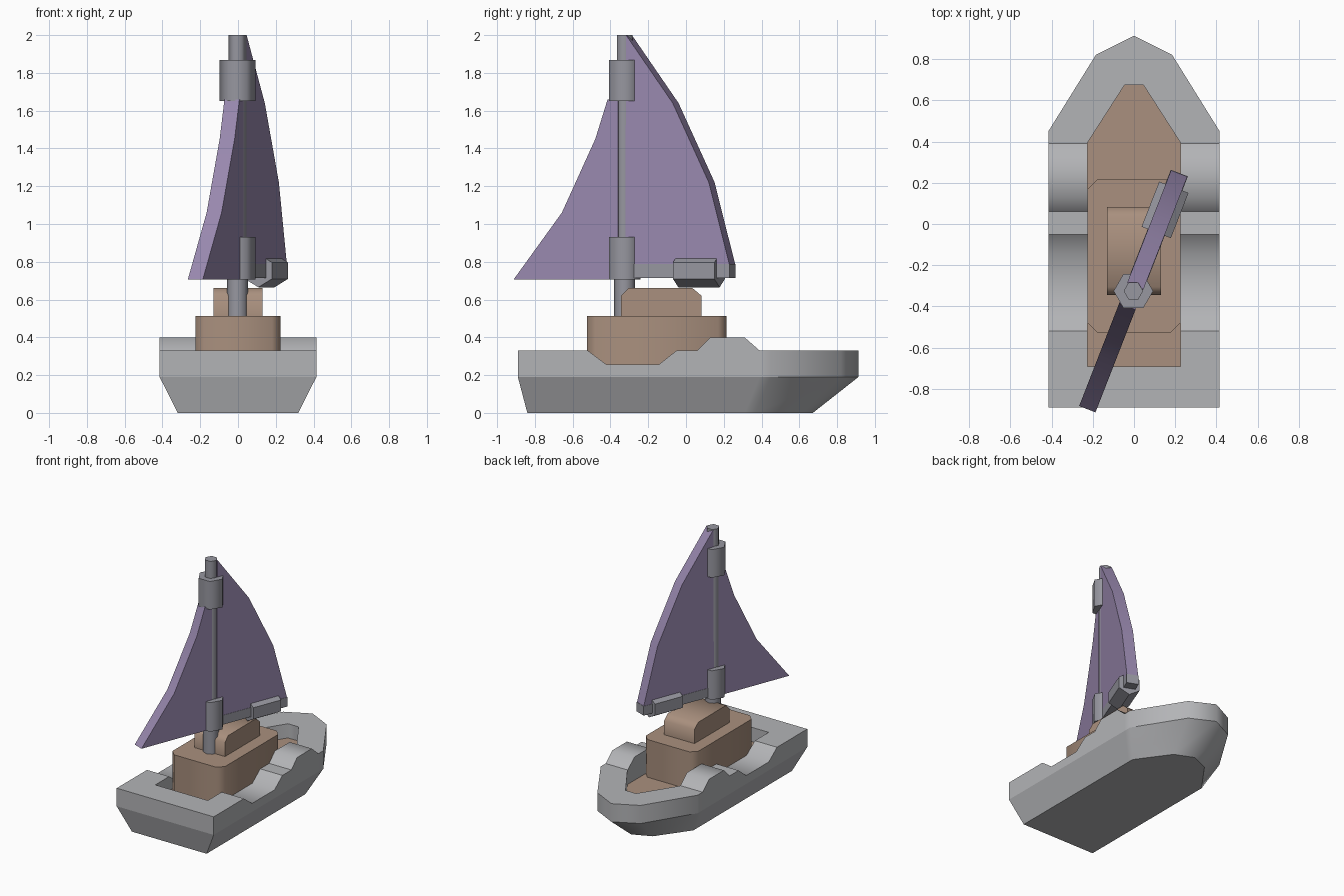
import bpy, bmesh, math
from mathutils import Matrix, Vector

cube = bpy.data.objects.get("Cube")
if cube:
    bpy.data.objects.remove(cube, do_unlink=True)


def material(name, rgb):
    m = bpy.data.materials.new(name)
    m.use_nodes = True
    m.diffuse_color = (*rgb, 1)
    m.node_tree.nodes["Principled BSDF"].inputs["Base Color"].default_value = (*rgb, 1)
    return m


HULL = material("hull grey", (0.45, 0.455, 0.47))
WOOD = material("cabin brown", (0.40, 0.28, 0.21))
METAL = material("mast grey", (0.31, 0.31, 0.35))
CLOTH = material("sail purple", (0.32, 0.25, 0.43))


def finish(name, bm, mats, matrix=Matrix(), angle=None):
    bmesh.ops.recalc_face_normals(bm, faces=bm.faces)
    mesh = bpy.data.meshes.new(name)
    bm.to_mesh(mesh)
    bm.free()
    for m in mats:
        mesh.materials.append(m)
    obj = bpy.data.objects.new(name, mesh)
    obj.matrix_world = matrix
    bpy.context.collection.objects.link(obj)
    if angle:
        bpy.ops.object.select_all(action="DESELECT")
        obj.select_set(True)
        bpy.context.view_layer.objects.active = obj
        bpy.ops.object.shade_smooth_by_angle(angle=math.radians(angle))
    return obj


def prism(name, outline, depth, mat, matrix=Matrix(), angle=None):
    """Extrude an xy outline along local z."""
    bm = bmesh.new()
    face = bm.faces.new([bm.verts.new((x, y, 0)) for x, y in outline])
    new = bmesh.ops.extrude_face_region(bm, geom=[face])["geom"]
    verts = [v for v in new if isinstance(v, bmesh.types.BMVert)]
    bmesh.ops.translate(bm, verts=verts, vec=(0, 0, depth))
    return finish(name, bm, [mat], matrix, angle)


def polygon(sides, radius, turn=0):
    angles = [math.radians(turn) + math.tau * i / sides for i in range(sides)]
    return [(radius * math.cos(a), radius * math.sin(a)) for a in angles]


def frame(x_axis, y_axis, origin):
    """Place local axes in the world."""
    x, y = Vector(x_axis), Vector(y_axis)
    return Matrix.Translation(origin) @ Matrix((x, y, x.cross(y))).transposed().to_4x4()


# Hull: matching rings lofted from keel to rim and down into the well
WIDE, INNER, FLOOR = 0.415, 0.225, 0.22
gunwale = [(-0.52, 0.33), (-0.42, 0.255), (-0.145, 0.255), (-0.05, 0.33),
           (0.06, 0.33), (0.13, 0.40), (0.31, 0.40), (0.39, 0.33)]
# Each station holds outer x, outer y, inner x, inner y, rim height
stations = [(WIDE, -0.89, INNER, -0.69, 0.33)]
stations += [(WIDE, y, INNER, y, z) for y, z in gunwale]
stations += [(WIDE, 0.45, INNER, 0.395, 0.33), (0.185, 0.82, 0.045, 0.675, 0.33)]
tip = (0, 0.913, 0, 0.675, 0.33)
creases = {0, 1, 4, 5, 8}
count = len(stations)
loop = stations + [tip] + [(-a, b, -c, d, e) for a, b, c, d, e in reversed(stations)]


def keel_y(y):
    if y < 0.45:
        return -0.84 + (y + 0.89) * 0.9
    return 0.366 + (y - 0.45) * 0.66


bm = bmesh.new()
rings = [[bm.verts.new(p) for p in pts] for pts in (
    [(a * 0.77, keel_y(b), 0) for a, b, c, d, e in loop],
    [(a, b, 0.19) for a, b, c, d, e in loop],
    [(a, b, e) for a, b, c, d, e in loop],
    [(c, d, e) for a, b, c, d, e in loop],
    [(c, d, FLOOR) for a, b, c, d, e in loop])]
for lower, upper in zip(rings, rings[1:]):
    for i in range(len(loop)):
        j = (i + 1) % len(loop)
        bm.faces.new((lower[i], lower[j], upper[j], upper[i]))
bm.faces.new(rings[0])
deck = bm.faces.new(rings[-1])
deck.material_index = 1
for f in bm.faces:
    f.smooth = True
for ring in rings:
    for i in range(len(loop)):
        bm.edges.get((ring[i], ring[i - 1])).smooth = False
for lower, upper in zip(rings, rings[1:]):
    for i in range(len(loop)):
        if min(i, len(loop) - 1 - i) in creases:
            bm.edges.get((lower[i], upper[i])).smooth = False
finish("hull", bm, [HULL, WOOD])

# Cabin with clipped corners, and the small roof house on it
back, front, clip = 0.215, -0.525, 0.045
corners = [(INNER, front + clip), (INNER, back - clip), (INNER - clip, back)]
cabin = corners + [(-x, y) for x, y in reversed(corners)]
cabin += [(-INNER + clip, front), (INNER - clip, front)]
prism("cabin", cabin, 0.512 - FLOOR, WOOD, Matrix.Translation((0, 0, FLOOR)), 50)
roof = [(-0.345, 0.51), (0.082, 0.51), (0.082, 0.62), (0.035, 0.66),
        (-0.305, 0.66), (-0.345, 0.62)]
prism("roof_house", roof, 0.26, WOOD, frame((0, 1, 0), (0, 0, 1), (-0.13, 0, 0)), 52)

# Mast with its foot and two collars
MAST = Vector((-0.003, -0.325, 0))
for name, sides, radius, low, high in (
        ("mast", 6, 0.047, 0.51, 2.0),
        ("mast_foot", 8, 0.056, 0.51, 0.71),
        ("lower_collar", 6, 0.096, 0.705, 0.93),
        ("upper_collar", 6, 0.096, 1.65, 1.868)):
    prism(name, polygon(sides, radius), high - low, METAL,
          Matrix.Translation(MAST + Vector((0, 0, low))), 61)

# Sails and boom share one swung plane: local x runs aft, y runs up
swing = math.radians(21.3)
aft = Vector((math.sin(swing), math.cos(swing), 0))
THICK = 0.085


def swung(depth):
    side = aft.cross(Vector((0, 0, 1)))
    return frame(aft, (0, 0, 1), MAST - side * depth / 2)


main = [(0.02, 0.785), (0.612, 0.785), (0.495, 1.22), (0.29, 1.64), (0.025, 2.0)]
prism("main_sail", main, THICK, CLOTH, swung(THICK), 30)
jib = [(-0.02, 0.705), (-0.615, 0.705), (-0.34, 1.06), (-0.15, 1.45), (-0.08, 1.66), (-0.02, 1.66)]
prism("front_sail", jib, THICK, CLOTH, swung(THICK), 30)
boom = [(0.02, 0.715), (0.614, 0.715), (0.614, 0.787), (0.02, 0.787)]
prism("boom", boom, THICK + 0.004, METAL, swung(THICK + 0.004))

# Six-sided roll around the boom
side = aft.cross(Vector((0, 0, 1)))
prism("boom_roll", polygon(6, 0.088, 30), 0.235, METAL,
      frame(Vector((0, 0, 1)).cross(aft), (0, 0, 1), MAST + aft * 0.305 + Vector((0, 0, 0.753))))
